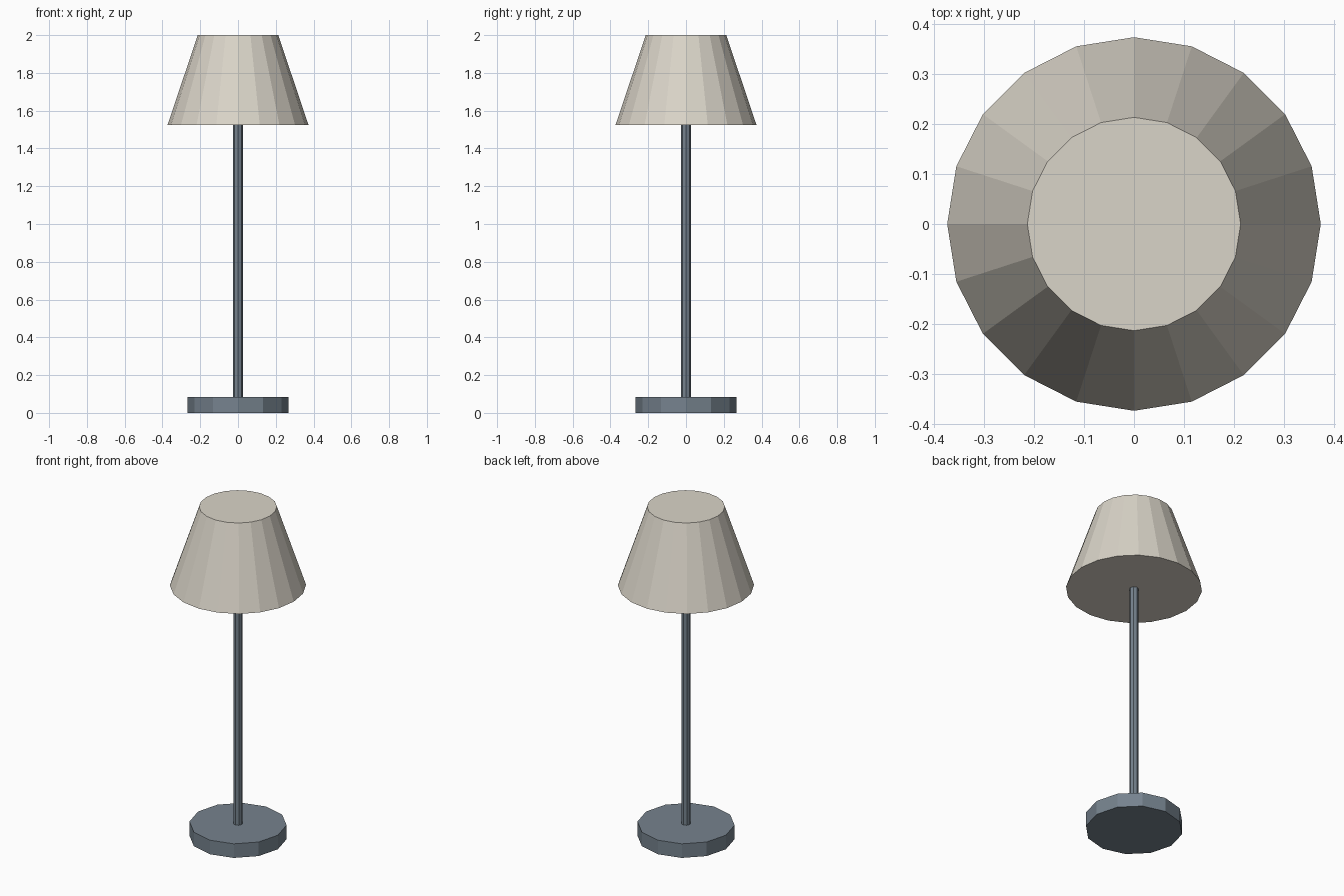
import bpy

if "Cube" in bpy.data.objects:
    bpy.data.objects.remove(bpy.data.objects["Cube"])


def material(name, rgb):
    mat = bpy.data.materials.new(name)
    mat.diffuse_color = (*rgb, 1.0)
    mat.use_nodes = True
    mat.node_tree.nodes["Principled BSDF"].inputs["Base Color"].default_value = mat.diffuse_color
    return mat


def frustum(name, sides, r_bottom, r_top, z_bottom, z_top, mat):
    """Capped, flat-shaded round part standing on the z axis."""
    bpy.ops.mesh.primitive_cone_add(
        vertices=sides, radius1=r_bottom, radius2=r_top,
        depth=z_top - z_bottom, location=(0, 0, (z_bottom + z_top) / 2))
    obj = bpy.context.object
    obj.name = name
    obj.data.materials.append(mat)
    return obj


slate = material("slate_metal", (0.18, 0.225, 0.27))
cream = material("cream_fabric", (0.70, 0.66, 0.58))

# Twelve-sided foot, slim pole and closed tapered shade
frustum("base", 12, 0.267, 0.267, 0.0, 0.085, slate)
frustum("pole", 8, 0.026, 0.026, 0.08, 1.54, slate)
frustum("shade", 20, 0.373, 0.213, 1.525, 2.0, cream)
